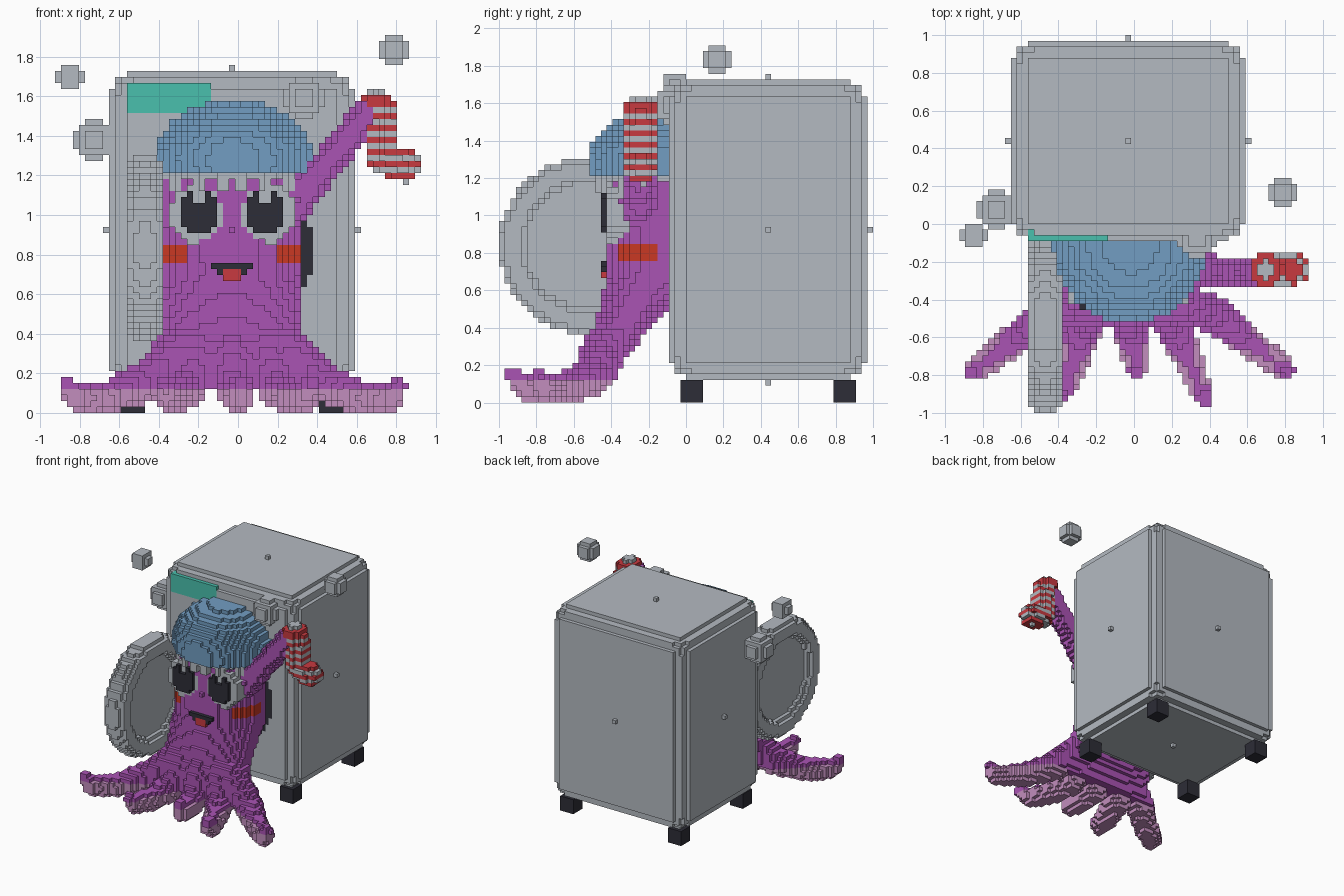
import bpy, bmesh, math
from mathutils import Vector

if "Cube" in bpy.data.objects:
    bpy.data.objects.remove(bpy.data.objects["Cube"])

V = 2 / 66                      # edge of one block
NX, NY, NZ = 61, 66, 63         # block grid
ORIGIN = Vector((-NX * V / 2, -1, 0))
CX = -0.03                      # centre line of washer and creature

# Materials (sRGB values turned linear)
PALETTE = {
    "white": (180, 186, 193), "purple": (170, 83, 180), "pink": (194, 141, 189),
    "blue": (114, 157, 194), "red": (200, 58, 64), "cheek_red": (202, 56, 36),
    "black": (45, 45, 55), "teal": (74, 192, 174),
}


def make_material(name, rgb):
    lin = [((c / 255 + 0.055) / 1.055) ** 2.4 for c in rgb] + [1]
    m = bpy.data.materials.new(name)
    m.use_nodes = True
    m.diffuse_color = lin
    bsdf = next(n for n in m.node_tree.nodes if n.type == 'BSDF_PRINCIPLED')
    bsdf.inputs["Base Color"].default_value = lin
    bsdf.inputs["Roughness"].default_value = 0.8
    return m


MATS = {n: make_material(n, c) for n, c in PALETTE.items()}
cells = {}                      # block -> (part, colour)


def centre(c):
    return ORIGIN + Vector((c[0] + .5, c[1] + .5, c[2] + .5)) * V


def fill(part, colour, lo, hi, inside=lambda p: True):
    """Fill blocks whose centres lie in the box lo..hi and pass the test."""
    a = [max(0, int((lo[n] - ORIGIN[n]) / V + .5)) for n in range(3)]
    b = [min((NX, NY, NZ)[n], int((hi[n] - ORIGIN[n]) / V + .5)) for n in range(3)]
    for i in range(a[0], b[0]):
        for j in range(a[1], b[1]):
            for k in range(a[2], b[2]):
                if inside(centre((i, j, k))):
                    col = colour if isinstance(colour, str) else colour(i, j, k)
                    cells[i, j, k] = (part, col)


def ball(part, colour, c, r, zmin=-1, ymax=9):
    def inside(p):
        return sum(((p[n] - c[n]) / r[n]) ** 2 for n in range(3)) <= 1
    lo = [c[n] - r[n] - V for n in range(3)]
    hi = [c[n] + r[n] + V for n in range(3)]
    lo[2], hi[1] = max(lo[2], zmin), min(hi[1], ymax)
    fill(part, colour, lo, hi, inside)


def tube(part, colour, pts, radii):
    """Round limb along a path with a radius at each point."""
    for a, b, ra, rb in zip(pts, pts[1:], radii, radii[1:]):
        a, b = Vector(a), Vector(b)
        d = b - a

        def inside(p):
            t = min(1, max(0, (p - a).dot(d) / d.length_squared))
            return (p - a - d * t).length <= ra + (rb - ra) * t
        r = max(ra, rb) + V
        lo = [min(a[n], b[n]) - r for n in range(3)]
        hi = [max(a[n], b[n]) + r for n in range(3)]
        fill(part, colour, lo, hi, inside)


# Washer cabinet with stepped round edges and a dark drum opening
LO, HI = Vector((-.652, -.091, .121)), Vector((.591, .97, 1.727))
MID, HALF = (LO + HI) / 2, (HI - LO) / 2


def rounded(p):
    r = 5 * V
    q = [max(abs(p[n] - MID[n]) - HALF[n] + r, 0) for n in range(3)]
    return math.hypot(*q) <= r + 1e-4


fill("cabinet", "white", LO, HI, rounded)
fill("drum_opening", "black", (-.5, -.091, .3), (.5, -.06, 1.3),
     lambda p: math.hypot(p.x - CX, p.z - .82) < .41)
fill("display", "teal", (-.56, -.091, 1.515), (-.136, -.03, 1.667))
for n in range(3):              # small studs in the middle of each face
    for side in (-1, 1):
        c = MID.copy()
        c[n] += side * (HALF[n] + V / 2)
        h = Vector((V, V, V)) / 2
        fill("studs", "white", c - h, c + h)
for x in (-.591, .409):
    for y in (-.03, .788):
        fill("feet", "black", (x, y, 0), (x + .121, y + .121, .121))

# Open round door: rim and thin pane
DX, DY, DZ = -.4697, -.525, .84


def door(p):
    r = math.hypot(p.y - DY, p.z - DZ)
    return ((r - .4) / .075) ** 2 + ((p.x - DX) / .095) ** 2 <= 1 or (r < .4 and abs(p.x - DX) < .04)


fill("door", "white", (-.58, -1, .3), (-.36, -.08, 1.4), door)

# Soap bubbles and front knob
for c, r in (((-.848, -.06, 1.697), .074), ((.788, .167, 1.833), .077),
             ((-.727, .076, 1.38), .108), ((.333, -.076, 1.59), .108)):
    ball("bubbles", "white", c, (r, r, r))

# Body: stacked ovals (height, half width, front, back) that droop out of the drum
RINGS = [(.1, .42, -.55, -.38), (.2, .46, -.56, -.34), (.3, .41, -.53, -.27),
         (.4, .37, -.49, -.2), (.55, .36, -.45, -.05), (.7, .36, -.42, .1),
         (.9, .36, -.43, .15), (1.25, .35, -.43, .15)]


def body(p):
    for a, b in zip(RINGS, RINGS[1:]):
        if a[0] <= p.z < b[0]:
            t = (p.z - a[0]) / (b[0] - a[0])
            w, f, k = (a[n] + (b[n] - a[n]) * t for n in (1, 2, 3))
            return abs((p.x - CX + .01) / w) ** 2.3 + abs((p.y - (f + k) / 2) / ((k - f) / 2)) ** 2.3 <= 1
    return False


def skin(i, j, k):
    return "pink" if k < 4 else "purple"


fill("body", skin, (-.6, -.65, .12), (.6, -.091, 1.22), body)

# Five tentacles curling up at the tips
for path in ([(-.28, -.42, .32), (-.48, -.5, .15), (-.68, -.65, .07), (-.82, -.76, .075), (-.86, -.79, .13)],
             [(-.2, -.42, .32), (-.26, -.52, .12), (-.31, -.7, .07), (-.36, -.84, .075), (-.37, -.89, .13)],
             [(-.03, -.45, .3), (-.02, -.52, .12), (0, -.66, .07), (.01, -.75, .075), (.01, -.78, .14)],
             [(.15, -.42, .32), (.2, -.52, .12), (.27, -.68, .07), (.34, -.85, .07), (.37, -.93, .15)],
             [(.24, -.42, .32), (.43, -.48, .15), (.62, -.63, .07), (.77, -.75, .07), (.81, -.78, .13)]):
    tube("tentacles", skin, path, (.11, .1, .08, .065, .045))

# Raised arm holding a striped sock
tube("arm", "purple", [(.22, -.25, 1.0), (.45, -.25, 1.26), (.68, -.255, 1.54)], (.11, .08, .08))


def stripes(i, j, k):
    return "white" if k == 53 or (k < 51 and k % 2 == 0) else "red"


tube("sock", stripes, [(.71, -.24, 1.54), (.73, -.24, 1.45), (.73, -.24, 1.29), (.84, -.24, 1.25)],
     (.085, .08, .08, .085))
fill("sock", stripes, (.62, -.33, 1.545), (.77, -.15, 1.636),
     lambda p: math.hypot(p.x - .695, p.y + .24) < (.085 if p.z < 1.6 else .05))

# Bathing cap with a scalloped frill
fill("cap_frill", "white", (-.45, -.5, 1.12), (.42, -.091, 1.22),
     lambda p: ((p.x - CX) / .37) ** 2 + ((p.y + .12) / .36) ** 2 <= 1
     and (p.z > 1.17 or (round(abs(p.x - CX) / V) + 1) % 4 > 1))
ball("cap", "blue", (CX + .01, -.12, 1.28), (.405, .405, .3), 1.212, -.091)

# Eyes with pupils standing one block proud
for s in (-1, 1):
    ex, px = CX + s * .185, CX + s * .17
    fill("eyes", "white", (ex - .2, -.424, .85), (ex + .2, -.24, 1.2),
         lambda p: ((p.x - ex) / .135) ** 2 + ((p.z - 1.005) / .145) ** 2 <= 1)
    fill("pupils", "black", (px - .2, -.4545, .85), (px + .2, -.424, 1.2),
         lambda p: ((p.x - px) / .1) ** 2 + ((p.z - 1.01) / .115) ** 2 <= 1
         and not (abs(p.x - px) < .035 and p.z > 1.06))

# Cheeks, mouth and tongue recolour body blocks
for c, (part, col) in list(cells.items()):
    p = centre(c)
    if part == "body" and abs(p.x - CX) > .22 and 25 <= c[2] <= 27 and p.y < -.15:
        cells[c] = ("body", "cheek_red")
for k, half, colour in ((24, .1, "black"), (23, .07, "black"), (23, .04, "red"), (22, .04, "red")):
    fill("mouth", colour, (CX - half, -.45, k * V), (CX + half, -.36, (k + 1) * V))
fill("nose", "purple", (-.0455, -.4545, .909), (-.0152, -.40, .939))

# Turn each part into a mesh of its outer block faces
parts = {}
for c, (part, col) in cells.items():
    parts.setdefault(part, []).append((c, col))

for part, blocks in parts.items():
    names = sorted({col for _, col in blocks})
    bm = bmesh.new()
    verts = {}
    for c, col in blocks:
        for axis in range(3):
            for side in (0, 1):
                nb = list(c)
                nb[axis] += 2 * side - 1
                if tuple(nb) in cells:
                    continue
                u, w = (axis + 1) % 3, (axis + 2) % 3
                loop = []
                for du, dw in ((0, 0), (1, 0), (1, 1), (0, 1)):
                    g = list(c)
                    g[axis] += side
                    g[u] += du
                    g[w] += dw
                    g = tuple(g)
                    if g not in verts:
                        verts[g] = bm.verts.new(ORIGIN + Vector(g) * V)
                    loop.append(verts[g])
                face = bm.faces.new(loop if side else loop[::-1])
                face.material_index = names.index(col)
    bmesh.ops.dissolve_limit(bm, angle_limit=.02, verts=bm.verts[:], edges=bm.edges[:],
                             delimit={'MATERIAL'})
    mesh = bpy.data.meshes.new(part)
    bm.to_mesh(mesh)
    bm.free()
    for n in names:
        mesh.materials.append(MATS[n])
    bpy.context.collection.objects.link(bpy.data.objects.new(part, mesh))
